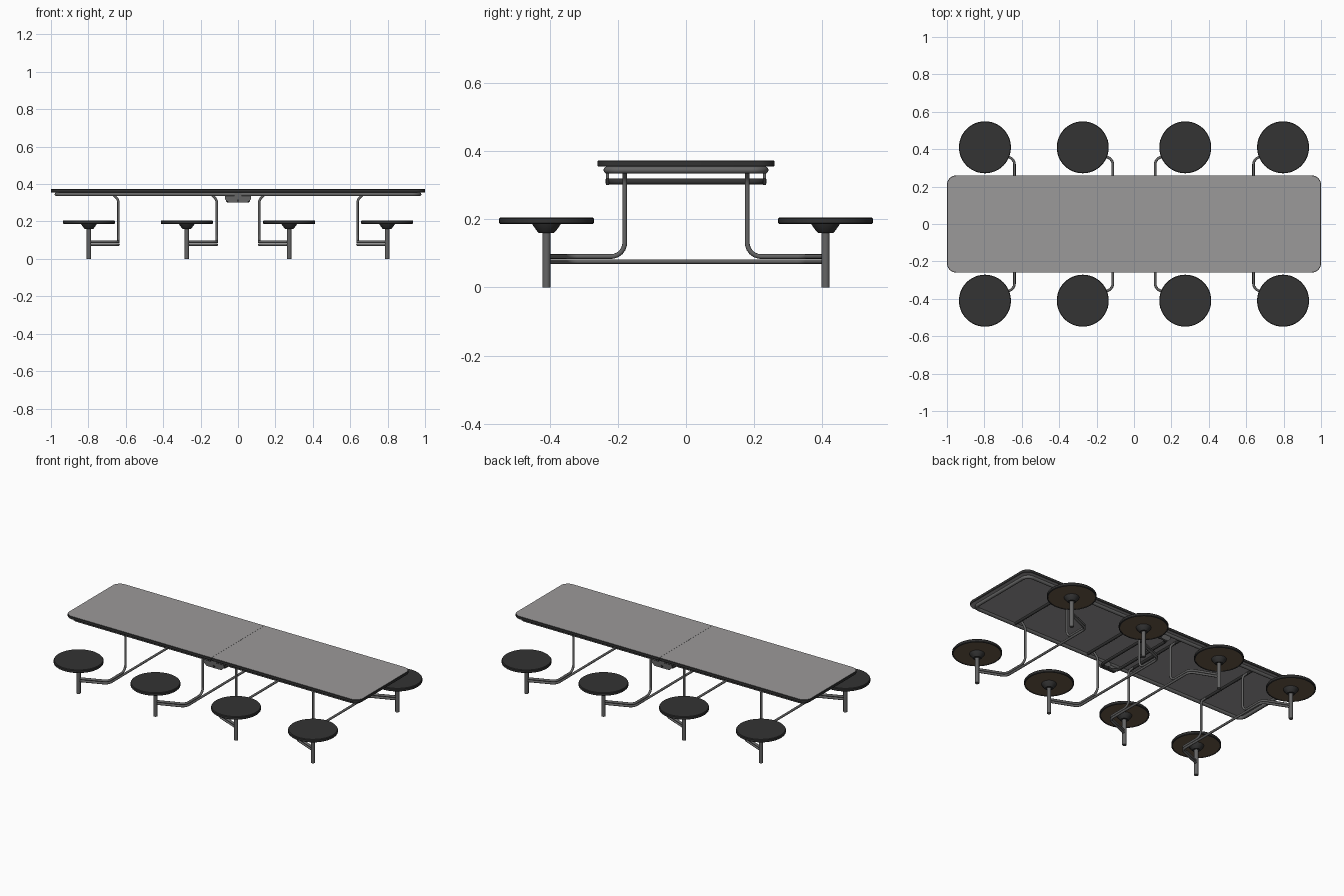
import bpy, bmesh, math
from mathutils import Vector

if "Cube" in bpy.data.objects:
    bpy.data.objects.remove(bpy.data.objects["Cube"])


def material(name, rgb):
    m = bpy.data.materials.new(name)
    m.diffuse_color = (*rgb, 1)
    m.use_nodes = True
    m.node_tree.nodes["Principled BSDF"].inputs["Base Color"].default_value = m.diffuse_color
    return m


GREY = material("grey laminate", (0.33, 0.32, 0.322))
BLACK = material("black plastic", (0.033, 0.033, 0.033))
METAL = material("grey steel", (0.13, 0.13, 0.13))
BROWN = material("brown seat underside", (0.15, 0.105, 0.066))


def finish(name, bm, mats, smooth=True):
    me = bpy.data.meshes.new(name)
    bmesh.ops.recalc_face_normals(bm, faces=bm.faces)
    bm.to_mesh(me)
    bm.free()
    for m in mats:
        me.materials.append(m)
    ob = bpy.data.objects.new(name, me)
    bpy.context.collection.objects.link(ob)
    if smooth:
        bpy.ops.object.select_all(action='DESELECT')
        ob.select_set(True)
        bpy.context.view_layer.objects.active = ob
        bpy.ops.object.shade_smooth_by_angle(angle=math.radians(35))
    return ob


def fillet(points, r, closed=False, n=6):
    """Round the corners of a polyline."""
    pts = [Vector(p) for p in points]
    out = []
    for i, p in enumerate(pts):
        if not closed and i in (0, len(pts) - 1):
            out.append(p)
            continue
        a, b = pts[i - 1] - p, pts[(i + 1) % len(pts)] - p
        half = a.angle(b) / 2
        d = min(r / math.tan(half), a.length * 0.49, b.length * 0.49)
        s, e = p + a.normalized() * d, p + b.normalized() * d
        rr = d * math.tan(half)
        c = p + (a.normalized() + b.normalized()).normalized() * (rr / math.sin(half))
        for k in range(n + 1):
            v = s.lerp(e, k / n) - c
            out.append(c + v.normalized() * rr)
    return out


def tube(name, points, radius, r=0.03, closed=False, mat=METAL):
    cu = bpy.data.curves.new(name, 'CURVE')
    cu.dimensions = '3D'
    cu.bevel_depth, cu.bevel_resolution, cu.use_fill_caps = radius, 3, True
    pts = fillet(points, r, closed)
    sp = cu.splines.new('POLY')
    sp.points.add(len(pts) - 1)
    for q, p in zip(sp.points, pts):
        q.co = (*p, 1)
    sp.use_cyclic_u = closed
    cu.materials.append(mat)
    ob = bpy.data.objects.new(name, cu)
    bpy.context.collection.objects.link(ob)
    bpy.ops.object.select_all(action='DESELECT')
    ob.select_set(True)
    bpy.context.view_layer.objects.active = ob
    bpy.ops.object.convert(target='MESH')
    bpy.ops.object.shade_smooth_by_angle(angle=math.radians(40))
    return bpy.context.object


def lathe(name, profile, x, y, mats, brown_below=None, n=40):
    bm = bmesh.new()
    vs = [bm.verts.new((r, 0, z)) for r, z in profile]
    es = [bm.edges.new(p) for p in zip(vs, vs[1:])]
    bmesh.ops.spin(bm, geom=vs + es, axis=(0, 0, 1), cent=(0, 0, 0),
                   steps=n, angle=2 * math.pi)
    bmesh.ops.remove_doubles(bm, verts=bm.verts, dist=1e-5)
    if brown_below:
        for f in bm.faces:
            if all(v.co.z < brown_below for v in f.verts):
                f.material_index = 1
    bmesh.ops.translate(bm, verts=bm.verts, vec=(x, y, 0))
    return finish(name, bm, mats)


def prism(bm, outline, direction):
    f = bm.faces.new([bm.verts.new(p) for p in outline])
    ext = bmesh.ops.extrude_face_region(bm, geom=[f])
    verts = [v for v in ext['geom'] if isinstance(v, bmesh.types.BMVert)]
    bmesh.ops.translate(bm, verts=verts, vec=direction)


# Two table top halves with rounded outer corners
for s, side in ((-1, "left"), (1, "right")):
    corner = fillet([(0.0004, -0.26, 0.355), (1, -0.26, 0.355),
                     (1, 0.26, 0.355), (0.0004, 0.26, 0.355)], 0.05, n=8)
    bm = bmesh.new()
    prism(bm, [(s * p.x, p.y, p.z) for p in corner], (0, 0, 0.018))
    bmesh.ops.recalc_face_normals(bm, faces=bm.faces)
    rim = [e for e in bm.edges if abs(e.verts[0].co.z - e.verts[1].co.z) < 1e-5
           and not all(abs(v.co.x) < 0.01 for v in e.verts)]
    bmesh.ops.bevel(bm, geom=rim, offset=0.002, segments=1, affect='EDGES', profile=0.5)
    bm.normal_update()
    for f in bm.faces:
        f.material_index = 1 if abs(f.normal.z) > 0.99 else 0
    finish(side + "_table_top", bm, [BLACK, GREY])

    # Steel frame under the edge of each half
    tube(side + "_table_frame", [(s * 0.02, -0.232, 0.345), (s * 0.97, -0.232, 0.345),
                                 (s * 0.97, 0.232, 0.345), (s * 0.02, 0.232, 0.345)],
         0.0105, 0.04)

# Four leg sets, each carrying two stools
for side in (-1, 1):
    for lx, sx in ((0.639, 0.797), (0.113, 0.274)):
        lx, sx = lx * side, sx * side
        bx = lx + 0.035 * side
        tube("cross_bar", [(bx, -0.228, 0.347), (bx, 0.228, 0.347)], 0.008, mat=BLACK)
        tube("lower_bar", [(sx, -0.41, 0.076), (lx, -0.345, 0.076),
                           (lx, 0.345, 0.076), (sx, 0.41, 0.076)], 0.007, 0.04)
        for y in (-1, 1):
            tube("bent_leg", [(bx, y * 0.18, 0.35), (lx, y * 0.18, 0.315),
                              (lx, y * 0.18, 0.091), (lx, y * 0.345, 0.091),
                              (sx, y * 0.41, 0.091)], 0.007, 0.04)
            lathe("seat_column", [(0, 0), (0.012, 0), (0.012, 0.17), (0, 0.17)],
                  sx, y * 0.41, [METAL], n=20)
            lathe("seat_bracket", [(0, 0.16), (0.022, 0.16), (0.027, 0.165),
                                   (0.041, 0.184), (0.043, 0.19), (0, 0.19)],
                  sx, y * 0.41, [BLACK], n=28)
            lathe("seat", [(0, 0.189), (0.131, 0.189), (0.131, 0.187), (0.136, 0.187),
                           (0.139, 0.190), (0.139, 0.202), (0.136, 0.206), (0, 0.206)],
                  sx, y * 0.41, [BLACK, BROWN], 0.18905, n=48)
            # the recessed disc is brown, the thin lip around it stays black
            me = bpy.context.object.data
            for p in me.polygons:
                if p.center.z < 0.1889 or p.center.z > 0.19:
                    p.material_index = 0

# Folding hinge in the middle: tube loop, side plates and bolts
tube("hinge_loop", [(-0.055, -0.225, 0.311), (0.055, -0.225, 0.311),
                    (0.055, 0.225, 0.311), (-0.055, 0.225, 0.311)], 0.009, 0.03, True, BLACK)
for y in (-1, 1):
    bm = bmesh.new()
    plate = [(-0.07, 0.354), (0.07, 0.354), (0.07, 0.32), (0.05, 0.301),
             (-0.05, 0.301), (-0.07, 0.32)]
    prism(bm, [(px, y * 0.226, pz) for px, pz in plate], (0, y * 0.009, 0))
    finish("hinge_plate", bm, [METAL], smooth=False)
    tube("hinge_bolt", [(0, y * 0.215, 0.312), (0, y * 0.237, 0.312)], 0.007, mat=BLACK)
